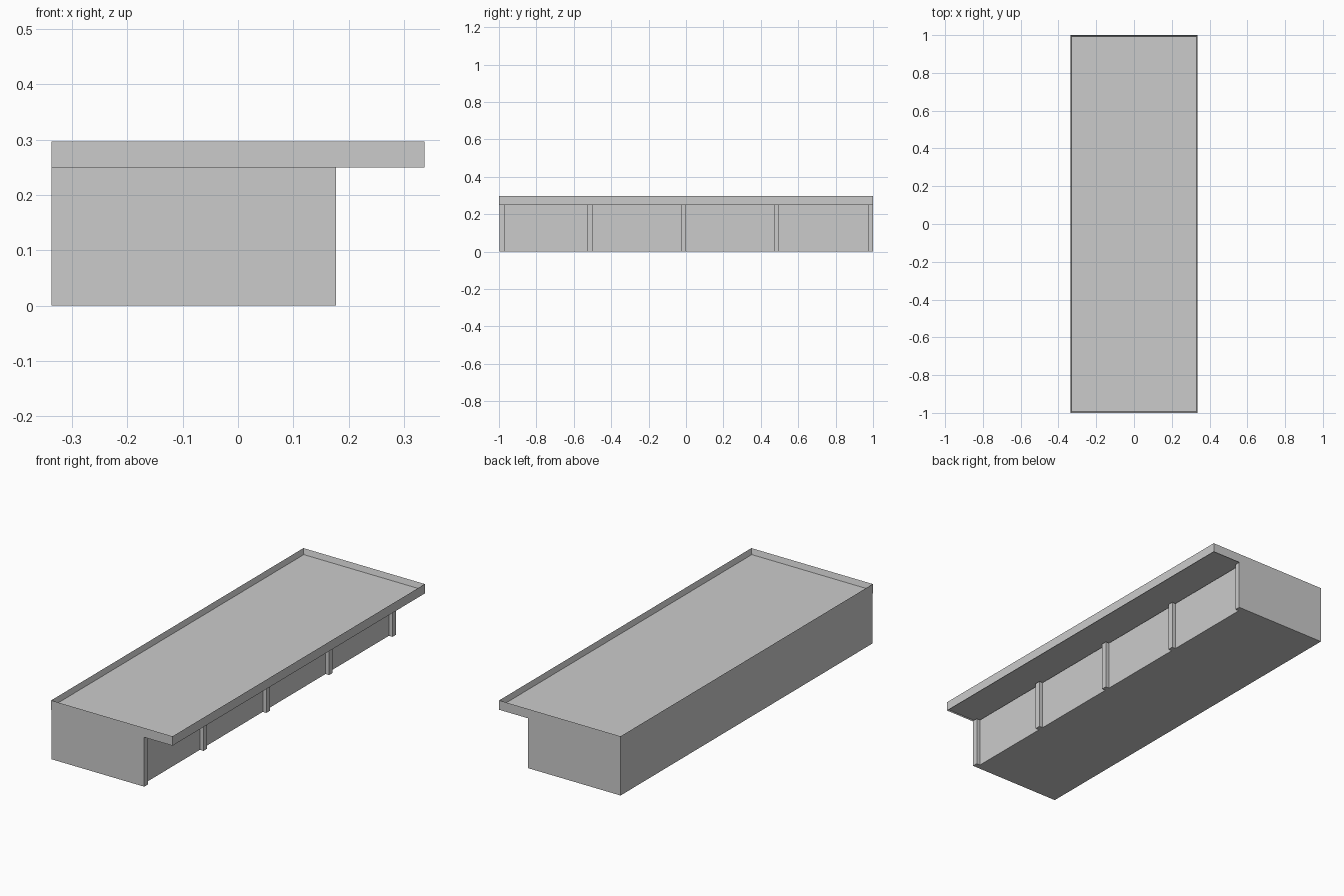
import bpy, bmesh
from mathutils import Vector

if "Cube" in bpy.data.objects:
    bpy.data.objects.remove(bpy.data.objects["Cube"])


def box(name, lo, hi):
    """Axis-aligned box between two corners."""
    lo, hi = Vector(lo), Vector(hi)
    me = bpy.data.meshes.new(name)
    bm = bmesh.new()
    bmesh.ops.create_cube(bm, size=1)
    for v in bm.verts:
        v.co = (lo + hi) / 2 + Vector(c * s for c, s in zip(v.co, hi - lo))
    bm.to_mesh(me)
    bm.free()
    ob = bpy.data.objects.new(name, me)
    bpy.context.collection.objects.link(ob)
    return ob


def recess(ob, direction, rim, depth):
    """Inset the face pointing up (1) or down (-1) and sink it into the box."""
    bm = bmesh.new()
    bm.from_mesh(ob.data)
    bm.normal_update()
    face = next(f for f in bm.faces if f.normal.z * direction > 0.9)
    bmesh.ops.inset_region(bm, faces=[face], thickness=rim)
    for v in face.verts:
        v.co.z -= direction * depth
    bm.to_mesh(ob.data)
    bm.free()


BACK, FRONT, WALL_TOP = -0.337, 0.177, 0.25
PILLAR_DEPTH, PILLAR_WIDTH = 0.02, 0.028

# Main building volume
box("building_body", (BACK, -0.996, 0), (FRONT - PILLAR_DEPTH, 1, WALL_TOP))

# Pillars along the open long side
for i, y in enumerate((-0.968, -0.498, 0.0, 0.498, 1.0)):
    box(f"pillar_{i + 1}", (FRONT - PILLAR_DEPTH, y - PILLAR_WIDTH, 0),
        (FRONT, y, WALL_TOP))

# Flat roof with raised parapet and a shallow lip under the canopy
roof = box("roof", (BACK, -1, WALL_TOP), (0.337, 1, 0.297))
recess(roof, 1, 0.01, 0.028)
recess(roof, -1, 0.006, 0.005)
